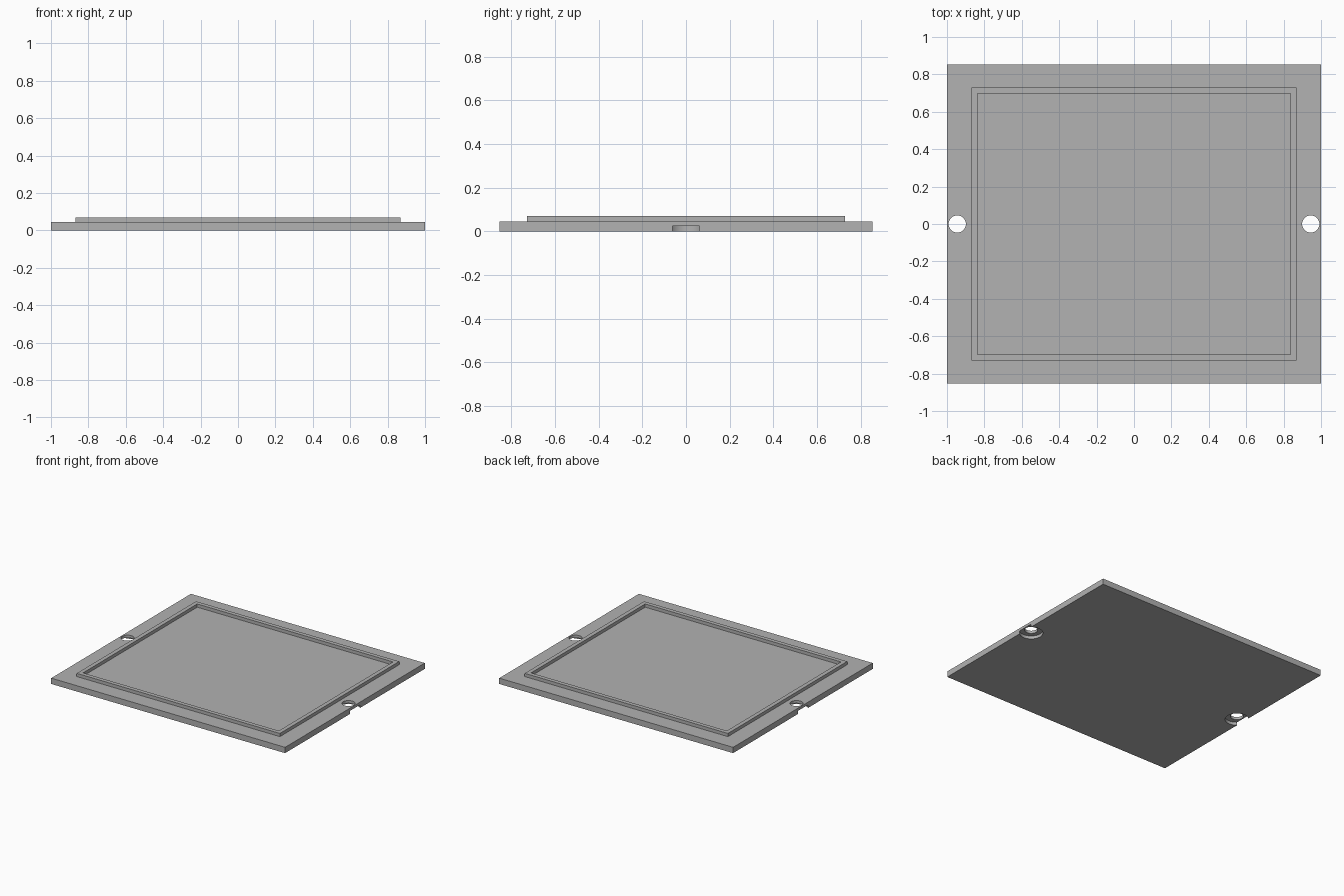
import bpy
import bmesh
from mathutils import Matrix

cube = bpy.data.objects.get("Cube")
if cube:
    bpy.data.objects.remove(cube, do_unlink=True)

grey = bpy.data.materials.new("plain grey")
grey.use_nodes = True
GREY = (0.445, 0.445, 0.445, 1)
grey.diffuse_color = GREY
grey.node_tree.nodes["Principled BSDF"].inputs["Base Color"].default_value = GREY


def make_object(name, bm):
    bmesh.ops.recalc_face_normals(bm, faces=bm.faces)
    mesh = bpy.data.meshes.new(name)
    bm.to_mesh(mesh)
    bm.free()
    mesh.materials.append(grey)
    obj = bpy.data.objects.new(name, mesh)
    bpy.context.collection.objects.link(obj)
    return obj


# Plate with raised rim: rectangles (half width, half depth, height) joined in order
TOP, RIM = 0.045, 0.07
steps = [(1, 0.853, 0), (1, 0.853, TOP), (0.869, 0.729, TOP),
         (0.869, 0.729, RIM), (0.837, 0.697, RIM), (0.837, 0.697, TOP)]
bm = bmesh.new()
loops = [[bm.verts.new((sx * w, sy * d, z))
          for sx, sy in ((-1, -1), (1, -1), (1, 1), (-1, 1))]
         for w, d, z in steps]
for a, b in zip(loops, loops[1:]):
    for i in range(4):
        j = (i + 1) % 4
        bm.faces.new((a[i], a[j], b[j], b[i]))
bm.faces.new(loops[0][::-1])
bm.faces.new(loops[-1])
plate = make_object("rimmed_plate", bm)


def cut_cylinder(x, radius, low, high):
    bm = bmesh.new()
    bmesh.ops.create_cone(bm, cap_ends=True, segments=48, radius1=radius,
                          radius2=radius, depth=high - low,
                          matrix=Matrix.Translation((x, 0, (low + high) / 2)))
    cutter = make_object("hole_cutter", bm)
    cutter.hide_render = True
    mod = plate.modifiers.new("hole", "BOOLEAN")
    mod.operation = "DIFFERENCE"
    mod.solver = "EXACT"
    mod.object = cutter
    bpy.context.view_layer.objects.active = plate
    bpy.ops.object.modifier_apply(modifier=mod.name)
    bpy.data.objects.remove(cutter, do_unlink=True)


# Screw holes with wide recesses underneath that break through the side edges
for side in (-1, 1):
    cut_cylinder(side * 0.945, 0.083, -0.05, 0.024)
    cut_cylinder(side * 0.945, 0.046, -0.06, 0.1)

# Smooth hole walls, sharp edges elsewhere
bpy.ops.object.select_all(action="DESELECT")
plate.select_set(True)
bpy.context.view_layer.objects.active = plate
bpy.ops.object.shade_smooth_by_angle()
